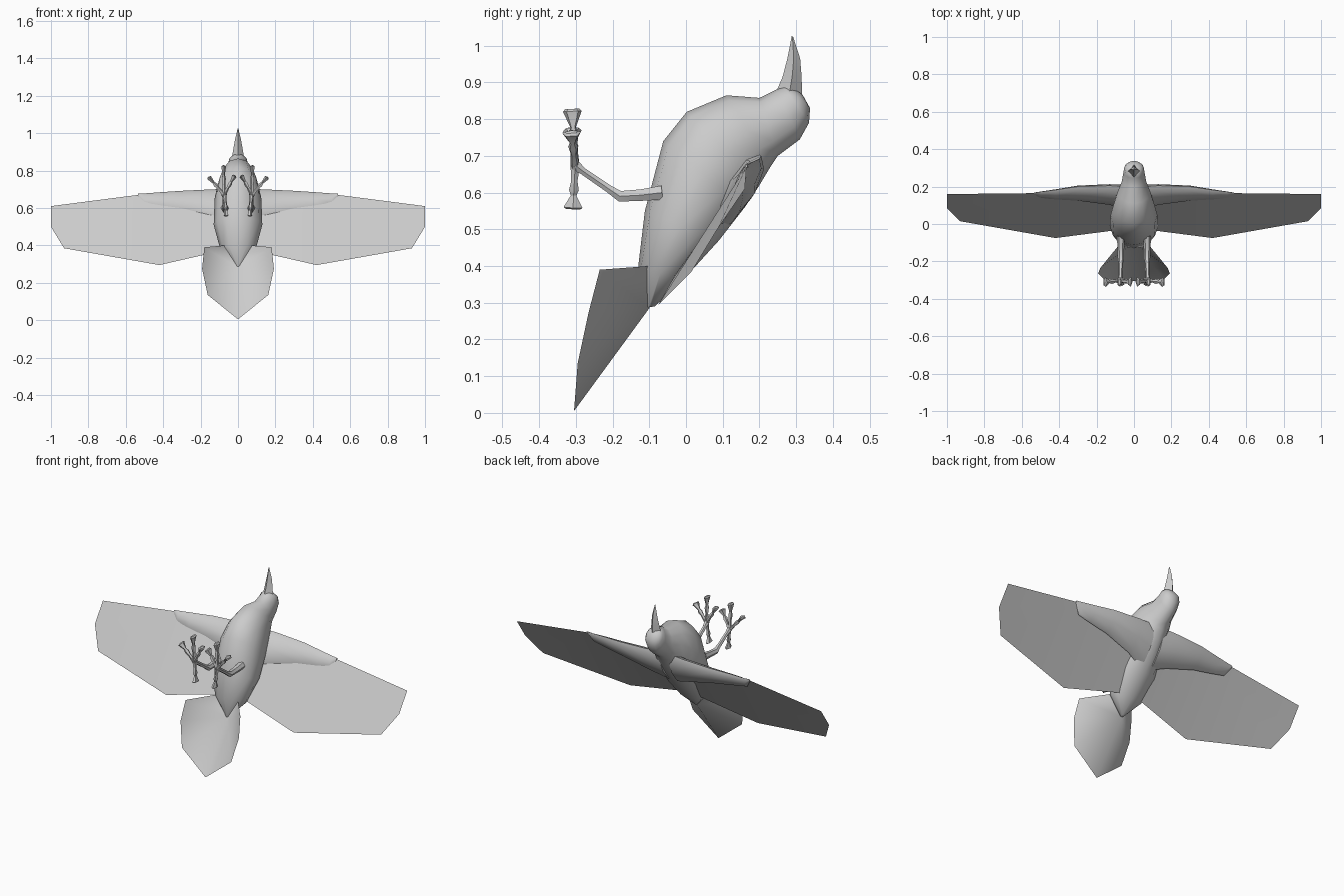
import bpy, bmesh, math
from mathutils import Vector

if "Cube" in bpy.data.objects:
    bpy.data.objects.remove(bpy.data.objects["Cube"])

grey = bpy.data.materials.new("plain grey")
grey.diffuse_color = (0.6, 0.6, 0.6, 1)
grey.use_nodes = True
grey.node_tree.nodes["Principled BSDF"].inputs["Base Color"].default_value = grey.diffuse_color


def finish(name, bm, mirror=False, angle=40):
    bmesh.ops.recalc_face_normals(bm, faces=bm.faces)
    mesh = bpy.data.meshes.new(name)
    bm.to_mesh(mesh)
    bm.free()
    mesh.materials.append(grey)
    ob = bpy.data.objects.new(name, mesh)
    bpy.context.collection.objects.link(ob)
    if mirror:
        ob.modifiers.new("other side", 'MIRROR')
    bpy.ops.object.select_all(action='DESELECT')
    ob.select_set(True)
    bpy.context.view_layer.objects.active = ob
    bpy.ops.object.shade_smooth_by_angle(angle=math.radians(angle))
    return ob


def loft(bm, rings, sides):
    """Skin rings of (centre, half axis a, half axis b) and cap both ends."""
    loops = []
    for c, a, b in rings:
        angles = [2 * math.pi * i / sides for i in range(sides)]
        loops.append([bm.verts.new(Vector(c) + Vector(a) * math.cos(t) + Vector(b) * math.sin(t))
                      for t in angles])
    for p, q in zip(loops, loops[1:]):
        for i in range(sides):
            j = (i + 1) % sides
            bm.faces.new((p[i], p[j], q[j], q[i]))
    bm.faces.new(loops[0])
    bm.faces.new(loops[-1])


def tube(bm, points, sides=6):
    """Limb along points of (position, radius)."""
    rings = []
    for i, (p, r) in enumerate(points):
        d = Vector(points[min(i + 1, len(points) - 1)][0]) - Vector(points[max(i - 1, 0)][0])
        a = Vector((1, 0, 0))
        a = (a - d * (a.dot(d) / d.length_squared)).normalized()
        rings.append((p, a * r, d.normalized().cross(a) * r))
    loft(bm, rings, sides)


def profile_rings(profile):
    """Rings from (front y, front z, back y, back z, half width)."""
    return [((0, (y0 + y1) / 2, (z0 + z1) / 2), (0, (y0 - y1) / 2, (z0 - z1) / 2), (w, 0, 0))
            for y0, z0, y1, z1, w in profile]


# Body and head
bm = bmesh.new()
loft(bm, profile_rings([
    (-0.107, 0.287, -0.085, 0.290, 0.008),
    (-0.130, 0.400, -0.010, 0.360, 0.095),
    (-0.112, 0.550, 0.090, 0.470, 0.130),
    (-0.062, 0.740, 0.160, 0.560, 0.125),
    (0.002, 0.820, 0.200, 0.620, 0.110),
    (0.110, 0.865, 0.230, 0.670, 0.088),
    (0.200, 0.858, 0.250, 0.700, 0.066),
    (0.245, 0.880, 0.310, 0.745, 0.056),
    (0.265, 0.890, 0.335, 0.790, 0.053),
    (0.285, 0.885, 0.338, 0.830, 0.040),
    (0.302, 0.878, 0.318, 0.866, 0.014)]), 12)
finish("body", bm, angle=50)

# Beak
bm = bmesh.new()
loft(bm, profile_rings([
    (0.248, 0.880, 0.316, 0.866, 0.032),
    (0.263, 0.915, 0.315, 0.915, 0.025),
    (0.276, 0.965, 0.311, 0.965, 0.016),
    (0.288, 1.026, 0.292, 1.024, 0.002)]), 4)
finish("beak", bm, angle=30)

# Tail: two sheets folded along the middle
bm = bmesh.new()
pts = [(0, -0.10, 0.285), (0.07, -0.10, 0.40), (0.18, -0.235, 0.39),
       (0.192, -0.265, 0.275), (0.162, -0.295, 0.135), (0, -0.305, 0.005)]
v = [bm.verts.new(p) for p in pts]
for i in range(1, 5):
    bm.faces.new((v[0], v[i], v[i + 1]))
finish("tail", bm, mirror=True, angle=20)

# Wing feathers: thin sheets
bm = bmesh.new()
pts = [(0.07, 0.18, 0.67), (0.52, 0.165, 0.672), (1.0, 0.16, 0.61), (1.0, 0.085, 0.50),
       (0.93, 0.015, 0.385), (0.42, -0.075, 0.295), (0.07, -0.03, 0.375)]
v = [bm.verts.new(p) for p in pts]
for f in ((0, 1, 5, 6), (1, 4, 5), (1, 2, 3, 4)):
    bm.faces.new([v[i] for i in f])
finish("wing_feathers", bm, mirror=True, angle=40)

# Wing arms: tapered, flattened limbs along the leading edge
bm = bmesh.new()
rings = []
for x, y0, z0, y1, z1, t in ((0.03, 0.20, 0.705, 0.08, 0.50, 0.042),
                             (0.13, 0.205, 0.700, 0.11, 0.535, 0.036),
                             (0.30, 0.200, 0.692, 0.13, 0.580, 0.026),
                             (0.42, 0.182, 0.684, 0.135, 0.600, 0.017),
                             (0.50, 0.172, 0.678, 0.140, 0.615, 0.010),
                             (0.535, 0.167, 0.677, 0.162, 0.666, 0.003)):
    rings.append(((x, (y0 + y1) / 2, (z0 + z1) / 2),
                  (0, (y0 - y1) / 2, (z0 - z1) / 2), (0, -t * 0.85, t * 0.5)))
loft(bm, rings, 8)
finish("wing_arm", bm, mirror=True, angle=45)

# Legs
bm = bmesh.new()
tube(bm, [((0.07, -0.065, 0.600), 0.022), ((0.07, -0.125, 0.593), 0.018),
          ((0.07, -0.180, 0.590), 0.017), ((0.07, -0.210, 0.610), 0.012),
          ((0.073, -0.280, 0.658), 0.011), ((0.075, -0.302, 0.675), 0.016)])
finish("leg", bm, mirror=True)

# Feet: three forward toes and one back toe, each ending in a flared claw
bm = bmesh.new()
root = Vector((0.075, -0.302, 0.672))
for tip in ((0.158, -0.312, 0.765), (0.078, -0.310, 0.828), (0.018, -0.310, 0.775),
            (0.062, -0.308, 0.555)):
    tip = Vector(tip)
    along = (tip - root).normalized()
    side = along.cross(Vector((0, 1, 0))).normalized()
    depth = side.cross(along)
    rings = []
    for t, w, d in ((0, 0.012, 0.013), (0.35, 0.008, 0.009), (0.55, 0.012, 0.014),
                    (0.68, 0.007, 0.008), (0.96, 0.014, 0.027), (1, 0.006, 0.020)):
        rings.append((root.lerp(tip, t), side * w, depth * d))
    loft(bm, rings, 5)
finish("foot", bm, mirror=True, angle=30)
